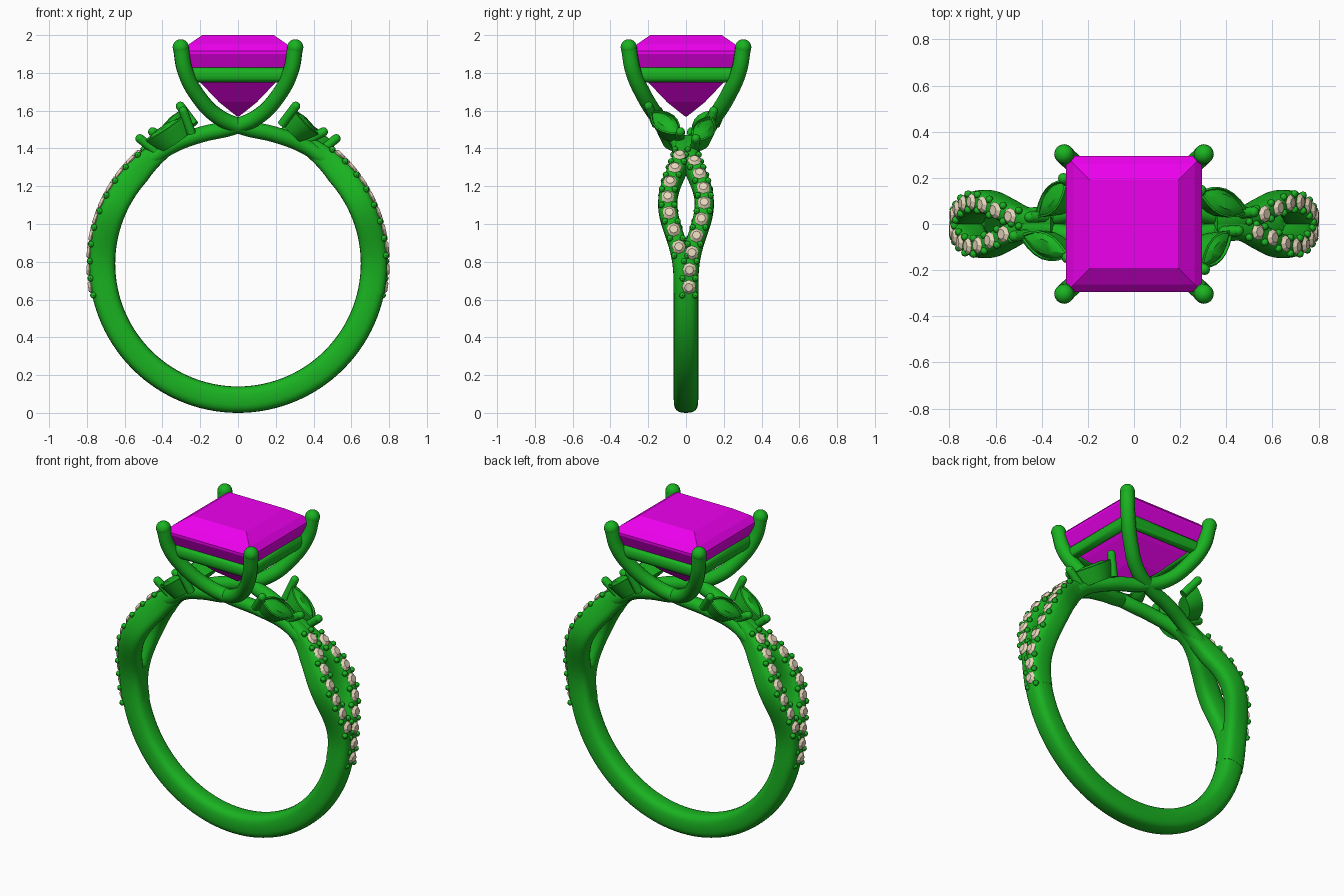
import bpy, bmesh
from math import sin, cos, pi, radians, copysign
from mathutils import Vector, Matrix

if "Cube" in bpy.data.objects:
    bpy.data.objects.remove(bpy.data.objects["Cube"])


def material(name, col):
    m = bpy.data.materials.new(name)
    m.diffuse_color = (*col, 1)
    m.use_nodes = True
    m.node_tree.nodes["Principled BSDF"].inputs["Base Color"].default_value = m.diffuse_color
    return m


METAL = material("metal", (0.01, 0.45, 0.015))
MAGENTA = material("magenta_gem", (0.85, 0.0, 0.85))
CREAM = material("cream_gem", (0.8, 0.68, 0.5))
CZ, R_MID = 0.79, 0.72


def finish(bm, name, mat, smooth=True):
    bmesh.ops.recalc_face_normals(bm, faces=bm.faces)
    me = bpy.data.meshes.new(name)
    bm.to_mesh(me)
    bm.free()
    ob = bpy.data.objects.new(name, me)
    bpy.context.collection.objects.link(ob)
    me.materials.append(mat)
    if smooth:
        bpy.context.view_layer.objects.active = ob
        bpy.ops.object.select_all(action='DESELECT')
        ob.select_set(True)
        bpy.ops.object.shade_smooth_by_angle(angle=radians(40))
    return ob


def loft(bm, rings):
    """Skin a list of equal-length point rings and cap both ends."""
    rows = [[bm.verts.new(p) for p in r] for r in rings]
    n = len(rows[0])
    for a, b in zip(rows, rows[1:]):
        for i in range(n):
            j = (i + 1) % n
            bm.faces.new((a[i], a[j], b[j], b[i]))
    bm.faces.new(rows[0])
    bm.faces.new(rows[-1])


def section(t, y, hw, ht, r=R_MID, sx=1, n=24, e=0.7):
    """Rounded section of the shank at angle t (degrees)."""
    pts = []
    for k in range(n):
        a = 2 * pi * k / n
        w = hw * copysign(abs(cos(a)) ** e, cos(a))
        h = r + ht * copysign(abs(sin(a)) ** e, sin(a))
        pts.append((sx * h * cos(radians(t)), y + w, CZ + h * sin(radians(t))))
    return pts


def strand_y(t):
    s = sin(pi * min(max((t + 10) / 72, 0), 1))
    return 0.015 + 0.082 * s ** 3


def ball(bm, p, r, seg=12):
    bmesh.ops.create_uvsphere(bm, u_segments=seg, v_segments=seg // 2 + 2, radius=r,
                              matrix=Matrix.Translation(p))


def rod(bm, a, b, r):
    a, b = Vector(a), Vector(b)
    rot = (b - a).to_track_quat('Z', 'Y').to_matrix().to_4x4()
    bmesh.ops.create_cone(bm, cap_ends=True, segments=12, radius1=r, radius2=r,
                          depth=(b - a).length, matrix=Matrix.Translation((a + b) / 2) @ rot)
    ball(bm, b, r)


def tube(name, pts, r, kind='BEZIER', cyclic=False):
    cu = bpy.data.curves.new(name, 'CURVE')
    cu.dimensions = '3D'
    cu.bevel_depth, cu.bevel_resolution, cu.resolution_u = r, 4, 10
    cu.use_fill_caps = True
    sp = cu.splines.new(kind)
    if kind == 'BEZIER':
        sp.bezier_points.add(len(pts) - 1)
        for bp, p in zip(sp.bezier_points, pts):
            bp.co = p
            bp.handle_left_type = bp.handle_right_type = 'AUTO'
    else:
        sp.points.add(len(pts) - 1)
        for q, p in zip(sp.points, pts):
            q.co = (*p, 1)
    sp.use_cyclic_u = cyclic
    ob = bpy.data.objects.new(name, cu)
    bpy.context.collection.objects.link(ob)
    cu.materials.append(METAL)
    bpy.ops.object.select_all(action='DESELECT')
    ob.select_set(True)
    bpy.context.view_layer.objects.active = ob
    bpy.ops.object.convert(target='MESH')
    bpy.ops.object.shade_smooth_by_angle(angle=radians(40))


# lower half of the shank
bm = bmesh.new()
loft(bm, [section(t, 0, 0.065, 0.07) for t in range(-186, 7, 3)])
finish(bm, "lower_band", METAL)

# four split strands
for sx in (1, -1):
    for sy in (1, -1):
        bm = bmesh.new()
        rings = []
        for t in range(-12, 63, 2):
            f = max(0, (t - 42) / 20)
            rings.append(section(t, sy * strand_y(t), 0.051 - 0.012 * f, 0.07 - 0.025 * f,
                                 R_MID + 0.008 * f, sx))
        loft(bm, rings)
        finish(bm, "split_strand", METAL)

# strands crossing under the stone and rising into the corner prongs
PATH = [(0.46, 0.03, 1.345), (0.35, 0.035, 1.415), (0.2, 0.07, 1.472), (0.03, 0.105, 1.512),
        (-0.1, 0.15, 1.565), (-0.21, 0.22, 1.675), (-0.28, 0.28, 1.81), (-0.303, 0.303, 1.935)]
for sx in (1, -1):
    for sy in (1, -1):
        pts = [(sx * x, sy * y, z) for x, y, z in PATH]
        tube("prong", pts, 0.042)
        bm = bmesh.new()
        ball(bm, pts[-1], 0.043, 16)
        finish(bm, "prong_tip", METAL)

# square gallery rail
q = 0.25
tube("gallery_rail", [(q, q, 1.79), (-q, q, 1.79), (-q, -q, 1.79), (q, -q, 1.79)], 0.042,
     'POLY', True)

# square centre stone
bm = bmesh.new()
PROFILE = [(0.19, 2.0), (0.262, 1.95), (0.295, 1.915), (0.295, 1.9), (0.262, 1.83),
           (0.2, 1.75), (0.1, 1.645), (0.006, 1.57)]
loft(bm, [[(h * a, h * b, z) for a, b in ((1, 1), (-1, 1), (-1, -1), (1, -1))]
          for h, z in PROFILE])
finish(bm, "centre_stone", MAGENTA, False)

# pave stones and beads, long row and short row swapped by a half turn
gems, beads = bmesh.new(), bmesh.new()
for s in (1, -1):
    for sy, t0, t1, n in ((1, 44, -9, 9), (-1, 47, 6.5, 7)):
        step = (t1 - t0) / (n - 1)
        for i in range(n + 1):
            t = t0 + step * i
            out = Vector((cos(radians(t)) * s, 0, sin(radians(t))))
            tan = Vector((-sin(radians(t)) * s, 0, cos(radians(t))))
            side = Vector((0, 1, 0))
            c = Vector((0, s * sy * strand_y(t), CZ)) + out * 0.785
            if i < n:
                loft(gems, [[c + out * h + (tan * cos(k * pi / 4) + side * sin(k * pi / 4)) * r
                             for k in range(8)]
                            for r, h in ((0.022, 0.018), (0.037, 0.004), (0.004, -0.03))])
            t -= step / 2
            out = Vector((cos(radians(t)) * s, 0, sin(radians(t))))
            for d in (-0.034, 0.034):
                ball(beads, Vector((0, s * sy * strand_y(t) + d, CZ)) + out * 0.784, 0.017, 8)
finish(gems, "pave_stones", CREAM, False)
finish(beads, "pave_beads", METAL)

# marquise shoulder settings with end prongs
LEAVES = [((0.43, -0.03, 1.475), (0.29, -0.19, 1.605), (0.65, -0.25, 0.72)),
          ((0.50, 0.05, 1.435), (0.28, 0.14, 1.575), (0.5, 0.2, 0.85))]
for s in (1, -1):
    turn = Vector((s, s, 1))
    for a, b, nrm in LEAVES:
        a, b, nrm = Vector(a) * turn, Vector(b) * turn, Vector(nrm) * turn
        mid, u = (a + b) / 2, (b - a).normalized()
        nrm = (nrm - u * nrm.dot(u)).normalized()
        v, L = nrm.cross(u), (b - a).length / 2
        bm = bmesh.new()
        rings = []
        for k, h in ((0.7, -0.095), (0.95, -0.02), (1, 0), (0.88, 0.004), (0.84, -0.008),
                     (0.5, 0.012)):
            ring = []
            for i in range(20):
                x = -cos(2 * pi * i / 20)
                w = copysign(1 - x * x, sin(2 * pi * i / 20)) * 0.062
                if i % 10 == 0:
                    w = 0
                ring.append(mid + u * x * L * k + v * w * k + nrm * h)
            rings.append(ring)
        loft(bm, rings)
        finish(bm, "marquise_setting", METAL)
        bm = bmesh.new()
        for e, d in ((a, -u), (b, u)):
            rod(bm, e - nrm * 0.1 - d * 0.03, e + nrm * 0.025 + d * 0.006, 0.024)
        finish(bm, "marquise_prongs", METAL)
